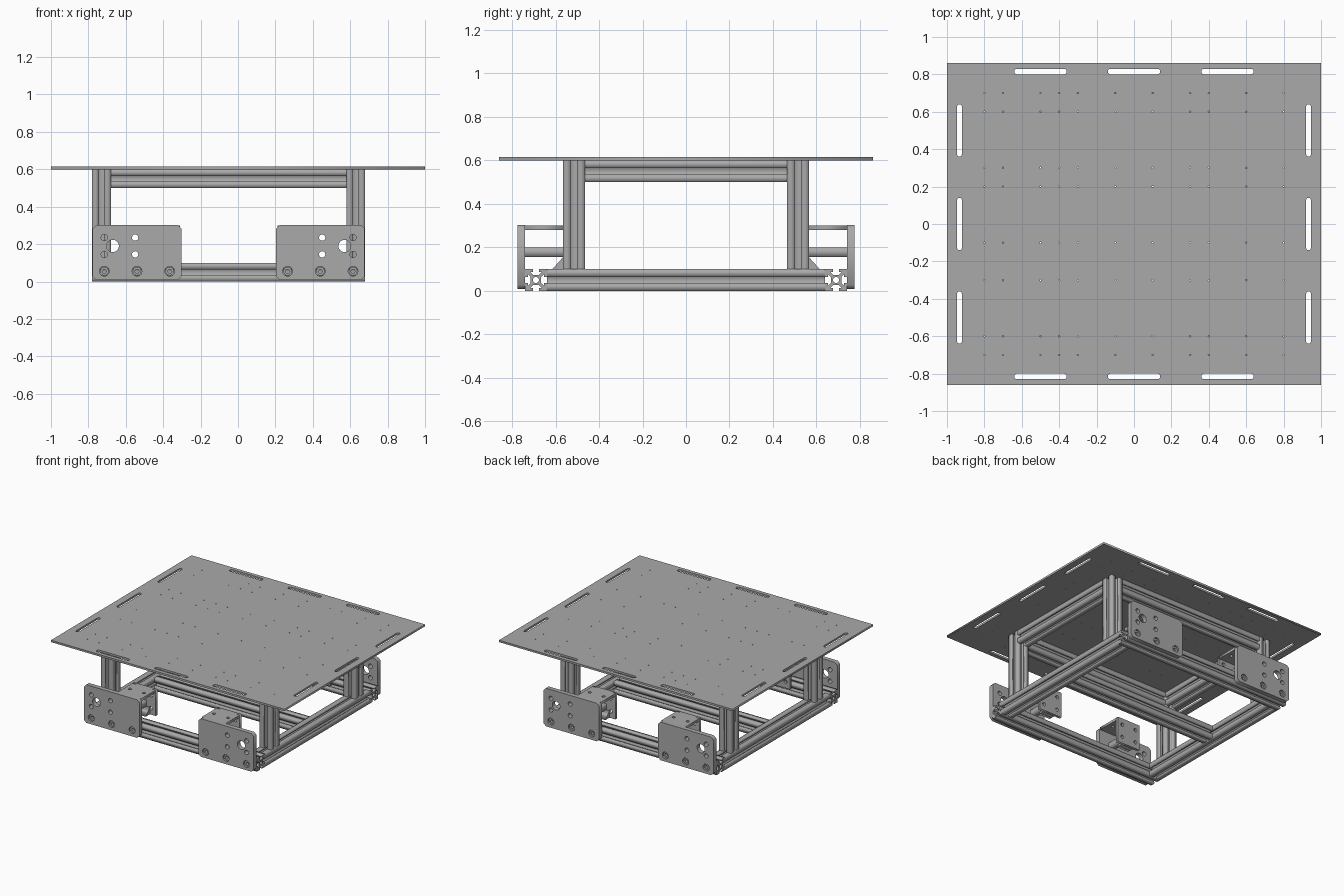
import bpy
from math import pi, cos, sin
from mathutils import Matrix, Vector

cube = bpy.data.objects.get("Cube")
if cube:
    bpy.data.objects.remove(cube, do_unlink=True)

metal = bpy.data.materials.new("aluminium_grey")
metal.use_nodes = True
GREY = (0.4, 0.4, 0.4, 1)
metal.diffuse_color = GREY
metal.node_tree.nodes["Principled BSDF"].inputs["Base Color"].default_value = GREY

# Local z of a profile is turned onto the chosen axis
TURN = {"X": Matrix.Rotation(pi / 2, 4, "Y"),
        "Y": Matrix.Rotation(pi / 2, 4, "X"),
        "Z": Matrix.Identity(4)}


def prism(name, outlines, length, centre, axis):
    """Extrude a flat outline; further outlines inside it become holes."""
    curve = bpy.data.curves.new(name, "CURVE")
    curve.dimensions = "2D"
    curve.fill_mode = "BOTH"
    curve.extrude = length / 2
    for points in outlines:
        spline = curve.splines.new("POLY")
        spline.points.add(len(points) - 1)
        for p, (x, y) in zip(spline.points, points):
            p.co = (x, y, 0, 1)
        spline.use_cyclic_u = True
    temp = bpy.data.objects.new(name + "_outline", curve)
    bpy.context.collection.objects.link(temp)
    graph = bpy.context.evaluated_depsgraph_get()
    mesh = bpy.data.meshes.new_from_object(temp.evaluated_get(graph))
    bpy.data.objects.remove(temp, do_unlink=True)
    mesh.materials.clear()
    mesh.materials.append(metal)
    obj = bpy.data.objects.new(name, mesh)
    obj.matrix_world = Matrix.Translation(Vector(centre)) @ TURN[axis]
    bpy.context.collection.objects.link(obj)
    return obj


def rect(w, h, x=0, y=0, cut=0):
    a, b = w / 2, h / 2
    if not cut:
        return [(x - a, y - b), (x + a, y - b), (x + a, y + b), (x - a, y + b)]
    return [(x + sx * (a - c), y + sy * (b - d)) for sx, sy, c, d in (
        (-1, -1, cut, 0), (1, -1, cut, 0), (1, -1, 0, cut), (1, 1, 0, cut),
        (1, 1, cut, 0), (-1, 1, cut, 0), (-1, 1, 0, cut), (-1, -1, 0, cut))]


def circle(x, y, r, n=20):
    return [(x + r * cos(2 * pi * i / n), y + r * sin(2 * pi * i / n)) for i in range(n)]


def slot(x, y, length, width, upright=False):
    r, n, pts = width / 2, 8, []
    for side in (1, -1):
        for i in range(n + 1):
            a = -pi / 2 + pi * i / n
            u = side * (length / 2 - r + r * cos(a))
            v = side * r * sin(a)
            pts.append((x - v, y + u) if upright else (x + u, y + v))
    return pts


# T-slot section: one side's groove repeated around four sides
def t_slot():
    h, mouth, lip, wide, deep = 0.05, 0.014, 0.037, 0.026, 0.024
    side = [(h, -h), (h, -mouth), (lip, -mouth), (lip, -wide), (deep, -mouth),
            (deep, mouth), (lip, wide), (lip, mouth), (h, mouth)]
    pts = []
    for k in range(4):
        c, s = (1, 0, -1, 0)[k], (0, 1, 0, -1)[k]
        pts += [(x * c - y * s, x * s + y * c) for x, y in side]
    return [pts, circle(0, 0, 0.014, 16)]


SECTION = t_slot()
MID = -0.05                      # frame centre in x
LEFT, RIGHT = 0.63, -0.73        # side rail centres


def rail(name, length, centre, axis):
    prism(name, SECTION, length, centre, axis)


# Frame of slotted rails
for x, side in ((LEFT, "left"), (RIGHT, "right")):
    rail(side + "_bottom_rail", 1.28, (x, 0, 0.05), "Y")
    rail(side + "_top_rail", 0.93, (x, 0, 0.55), "Y")
    for s, end in ((-1, "front"), (1, "back")):
        rail(f"{end}_{side}_post", 0.5, (x, s * 0.515, 0.35), "Z")
for s, end in ((-1, "front"), (1, "back")):
    rail(end + "_bottom_rail", 1.46, (MID, s * 0.69, 0.05), "X")
    rail(end + "_top_rail", 1.26, (MID, s * 0.515, 0.55), "X")
rail("middle_cross_rail", 1.26, (MID, 0, 0.05), "X")

# Table top with edge slots and a field of small holes
holes = []
for p in (-0.5, 0, 0.5):
    for s in (-1, 1):
        holes.append(slot(p, s * 0.815, 0.28, 0.03))
        holes.append(slot(s * 0.933, p, 0.28, 0.025, True))
for x in (-0.8, -0.7, -0.5, -0.4, -0.3, -0.1, 0.1, 0.3, 0.4, 0.6, 0.8):
    for y in (0.7, 0.6, 0.3, 0.2, -0.1, -0.3, -0.6, -0.7):
        holes.append(circle(x, y, 0.004, 6))
prism("table_top", [rect(2, 1.72)] + holes, 0.015, (0, 0, 0.6075), "Z")

# Corner mounts: outer plate, screws and inner bracket
for m, side in ((1, "left"), (-1, "right")):
    for s, end in ((-1, "front"), (1, "back")):
        tag = f"{end}_{side}_"

        def at(x, y, z):
            return (MID + m * x, s * y, z)

        cx, cz = 0.49, 0.155
        bolts = [-0.175, 0, 0.175]
        cuts = [circle(m * b, 0.055 - cz, 0.026) for b in bolts]
        cuts += [circle(m * b, z - cz, 0.017, 16) for b in (0.01, 0.175) for z in (0.145, 0.235)]
        cuts.append(circle(m * 0.13, 0.19 - cz, 0.033, 24))
        prism(tag + "mount_plate", [rect(0.475, 0.295, cut=0.02)] + cuts, 0.035,
              at(cx, 0.7575, cz), "Y")
        for b in bolts:
            prism(tag + "mount_screw", [circle(0, 0, 0.023), circle(0, 0, 0.012, 6)], 0.025,
                  at(cx + b, 0.753, 0.055), "Y")
        # Bracket web, rear flange, spacer bar and foot gusset
        bx = 0.36
        prism(tag + "bracket_web", [rect(0.2, 0.18)] + [circle(d, 0, 0.012, 12) for d in (-0.06, 0.06)],
              0.02, at(bx, 0.65, 0.29), "Z")
        flange_holes = [circle(dx, dz, 0.014, 12) for dx in (-0.06, 0.06) for dz in (-0.05, 0.05)]
        prism(tag + "bracket_flange", [rect(0.2, 0.2)] + flange_holes, 0.02,
              at(bx, 0.555, 0.2), "Y")
        prism(tag + "spacer_bar", [rect(0.045, 0.045)], 0.18, at(bx, 0.65, 0.178), "Y")
        prism(tag + "foot_gusset", [[(0, 0), (0, s * 0.05), (-0.055, 0)]], 0.1,
              at(bx, 0.565, 0.1), "X")
